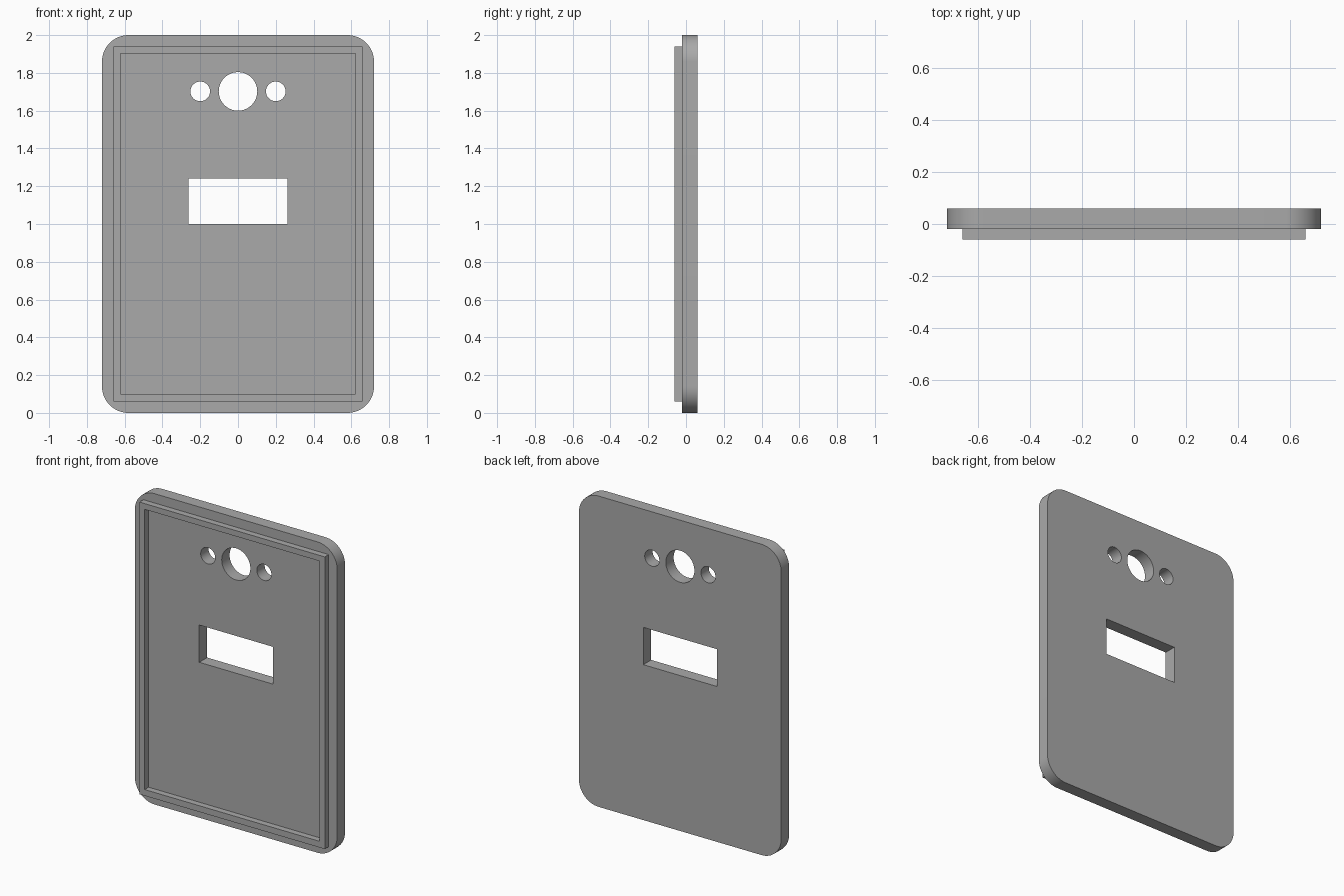
import bpy, bmesh
from math import sin, cos, pi

cube = bpy.data.objects.get("Cube")
if cube:
    bpy.data.objects.remove(cube, do_unlink=True)

grey = bpy.data.materials.new("plain grey")
grey.use_nodes = True
colour = (0.4, 0.4, 0.4, 1)
grey.diffuse_color = colour
grey.node_tree.nodes["Principled BSDF"].inputs["Base Color"].default_value = colour


def circle(x, z, r, n=48):
    return [(x + r * cos(2 * pi * i / n), z + r * sin(2 * pi * i / n)) for i in range(n)]


def rectangle(w, z0, z1):
    return [(-w, z0), (w, z0), (w, z1), (-w, z1)]


def rounded_rectangle(w, z0, z1, r, n=16):
    corners = [(w - r, z1 - r), (r - w, z1 - r), (r - w, z0 + r), (w - r, z0 + r)]
    return [(x + r * cos((k + i / n) * pi / 2), z + r * sin((k + i / n) * pi / 2))
            for k, (x, z) in enumerate(corners) for i in range(n + 1)]


def slab(name, outlines, y0, y1):
    """Fill the first outline, leave the others as openings, and give it depth."""
    curve = bpy.data.curves.new(name + "_profile", "CURVE")
    curve.dimensions = "2D"
    curve.fill_mode = "BOTH"
    curve.extrude = (y1 - y0) / 2
    for points in outlines:
        spline = curve.splines.new("POLY")
        spline.points.add(len(points) - 1)
        for p, (x, z) in zip(spline.points, points):
            p.co = (x, z, 0, 1)
        spline.use_cyclic_u = True
    helper = bpy.data.objects.new(name + "_profile", curve)
    bpy.context.scene.collection.objects.link(helper)
    bpy.context.view_layer.update()
    mesh = bpy.data.meshes.new_from_object(
        helper.evaluated_get(bpy.context.evaluated_depsgraph_get()))
    bpy.data.objects.remove(helper, do_unlink=True)

    # Stand the slab upright and weld caps to walls
    bm = bmesh.new()
    bm.from_mesh(mesh)
    for v in bm.verts:
        x, z, d = v.co
        v.co = (x, (y0 + y1) / 2 - d, z)
    bmesh.ops.remove_doubles(bm, verts=bm.verts, dist=0.0001)
    bmesh.ops.recalc_face_normals(bm, faces=bm.faces)
    bm.to_mesh(mesh)
    bm.free()

    mesh.materials.clear()
    mesh.materials.append(grey)
    obj = bpy.data.objects.new(name, mesh)
    bpy.context.scene.collection.objects.link(obj)
    bpy.ops.object.select_all(action="DESELECT")
    obj.select_set(True)
    bpy.context.view_layer.objects.active = obj
    bpy.ops.object.shade_smooth_by_angle(angle=pi / 6)
    return obj


# Cover plate with a window, a large round hole and a small one on each side
slab("cover_plate", [
    rounded_rectangle(0.72, 0, 2, 0.14),
    rectangle(0.262, 1.0, 1.24),
    circle(0, 1.702, 0.102),
    circle(-0.2, 1.702, 0.052),
    circle(0.2, 1.702, 0.052),
], -0.02, 0.06)

# Raised square-cornered lip on the front
slab("front_lip", [
    rectangle(0.66, 0.06, 1.94),
    rectangle(0.622, 0.1, 1.903),
], -0.06, -0.02)
